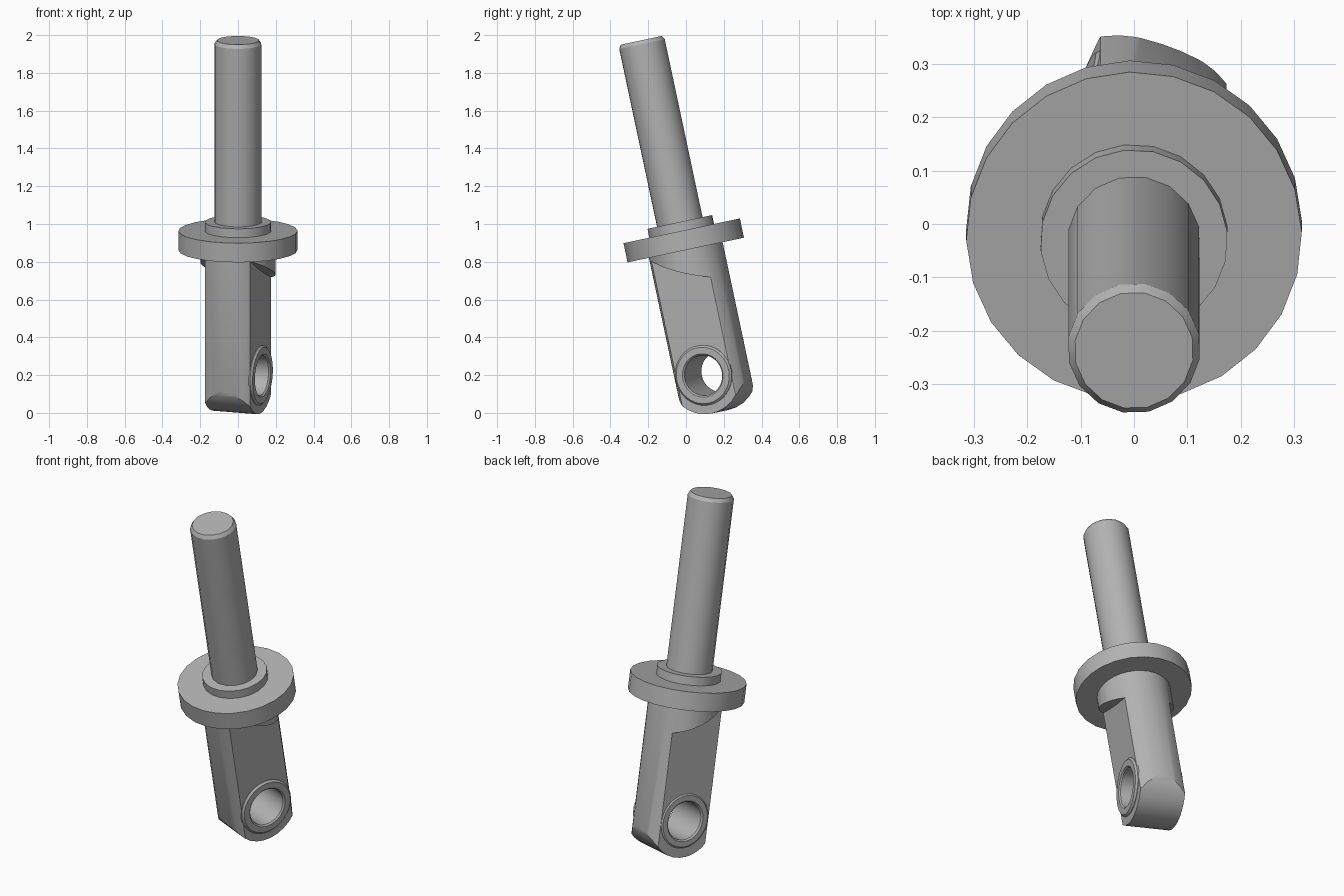
import bpy, bmesh, math
from mathutils import Matrix, Vector

cube = bpy.data.objects.get("Cube")
if cube:
    bpy.data.objects.remove(cube, do_unlink=True)

steel = bpy.data.materials.new("grey_steel")
steel.use_nodes = True
GREY = (0.45, 0.45, 0.45, 1)
steel.diffuse_color = GREY
steel.node_tree.nodes["Principled BSDF"].inputs["Base Color"].default_value = GREY

# Frame of the leaning rod: z runs along the shaft, x along the eye bore
FRAME = (Matrix.Translation((0, -0.012, 0.913))
         @ Matrix.Rotation(math.radians(12), 4, 'X')
         @ Matrix.Rotation(math.radians(-21), 4, 'Z'))
BORE_Z = -0.72
BORE = Matrix.Translation((0, 0, BORE_Z)) @ Matrix.Rotation(math.pi / 2, 4, 'Y')


def finish(bm, name):
    bmesh.ops.recalc_face_normals(bm, faces=bm.faces)
    mesh = bpy.data.meshes.new(name)
    bm.to_mesh(mesh)
    bm.free()
    mesh.materials.append(steel)
    obj = bpy.data.objects.new(name, mesh)
    obj.matrix_world = FRAME
    bpy.context.collection.objects.link(obj)
    return obj


def lathe(name, profile, sides, place=Matrix(), closed=False):
    """Turn (radius, height) points around the local z axis."""
    bm = bmesh.new()
    rings = [[bm.verts.new(place @ Vector((r * math.cos(a), r * math.sin(a), h)))
              for a in (2 * math.pi * (i + 0.5) / sides for i in range(sides))]
             for r, h in profile]
    pairs = list(zip(rings, rings[1:]))
    if closed:
        pairs.append((rings[-1], rings[0]))
    else:
        bm.faces.new(rings[0])
        bm.faces.new(rings[-1])
    for a, b in pairs:
        for i in range(sides):
            j = (i + 1) % sides
            bm.faces.new((a[i], a[j], b[j], b[i]))
    return finish(bm, name)


def prism(name, outline, x0, x1):
    """Extrude a (y, z) outline along x."""
    bm = bmesh.new()
    face = bm.faces.new([bm.verts.new((x0, y, z)) for y, z in outline])
    new = bmesh.ops.extrude_face_region(bm, geom=[face])["geom"]
    bmesh.ops.translate(bm, vec=(x1 - x0, 0, 0),
                        verts=[v for v in new if isinstance(v, bmesh.types.BMVert)])
    return finish(bm, name)


def activate(obj):
    bpy.ops.object.select_all(action='DESELECT')
    obj.select_set(True)
    bpy.context.view_layer.objects.active = obj


def cut(obj, tool, operation='DIFFERENCE'):
    tool.hide_render = True
    mod = obj.modifiers.new("cut", 'BOOLEAN')
    mod.operation, mod.solver, mod.object = operation, 'EXACT', tool
    activate(obj)
    bpy.ops.object.modifier_apply(modifier=mod.name)
    bpy.data.objects.remove(tool, do_unlink=True)


# Shaft with chamfered tip, collar and flange
shaft = lathe("shaft", [(0.125, 0.09), (0.125, 1.063), (0.112, 1.083)], 16)
collar = lathe("collar", [(0.176, 0.04), (0.176, 0.1)], 20)
flange = lathe("flange", [(0.315, -0.052), (0.315, 0.052)], 24)

# Lower body: round bar, end rounded about the bore
body = lathe("eye_body", [(0.2, -1.0), (0.2, -0.045)], 32)
R_END = 0.207
arc = [(R_END * math.cos(a), BORE_Z + R_END * math.sin(a))
       for a in (math.pi + math.pi * i / 14 for i in range(15))]
cut(body, prism("end_cutter", arc + [(R_END, 0), (-R_END, 0)], -0.3, 0.3), 'INTERSECT')

# Two milled flats with a sweeping curved shoulder
shoulder = []
for i in range(9):
    t = i / 8
    shoulder.append((-0.21 + 0.42 * t, -0.04 - 0.2 * t - 0.05 * t * (1 - t)))
for side in (1, -1):
    cut(body, prism("flat_cutter", shoulder + [(0.21, -1.1), (-0.21, -1.1)],
                    side * 0.127, side * 0.3))
cut(body, lathe("bore_cutter", [(0.13, -0.3), (0.13, 0.3)], 32, BORE))

# Bushing lining the bore, standing proud of the flats
bushing = lathe("bushing", [(0.115, -0.133), (0.145, -0.133), (0.153, -0.127),
                            (0.16, 0.115), (0.16, 0.13), (0.15, 0.14),
                            (0.115, 0.14), (0.107, 0.132), (0.107, -0.125)],
                32, BORE, closed=True)

for part in (shaft, collar, flange, body, bushing):
    activate(part)
    bpy.ops.object.shade_smooth_by_angle(angle=math.radians(28))
